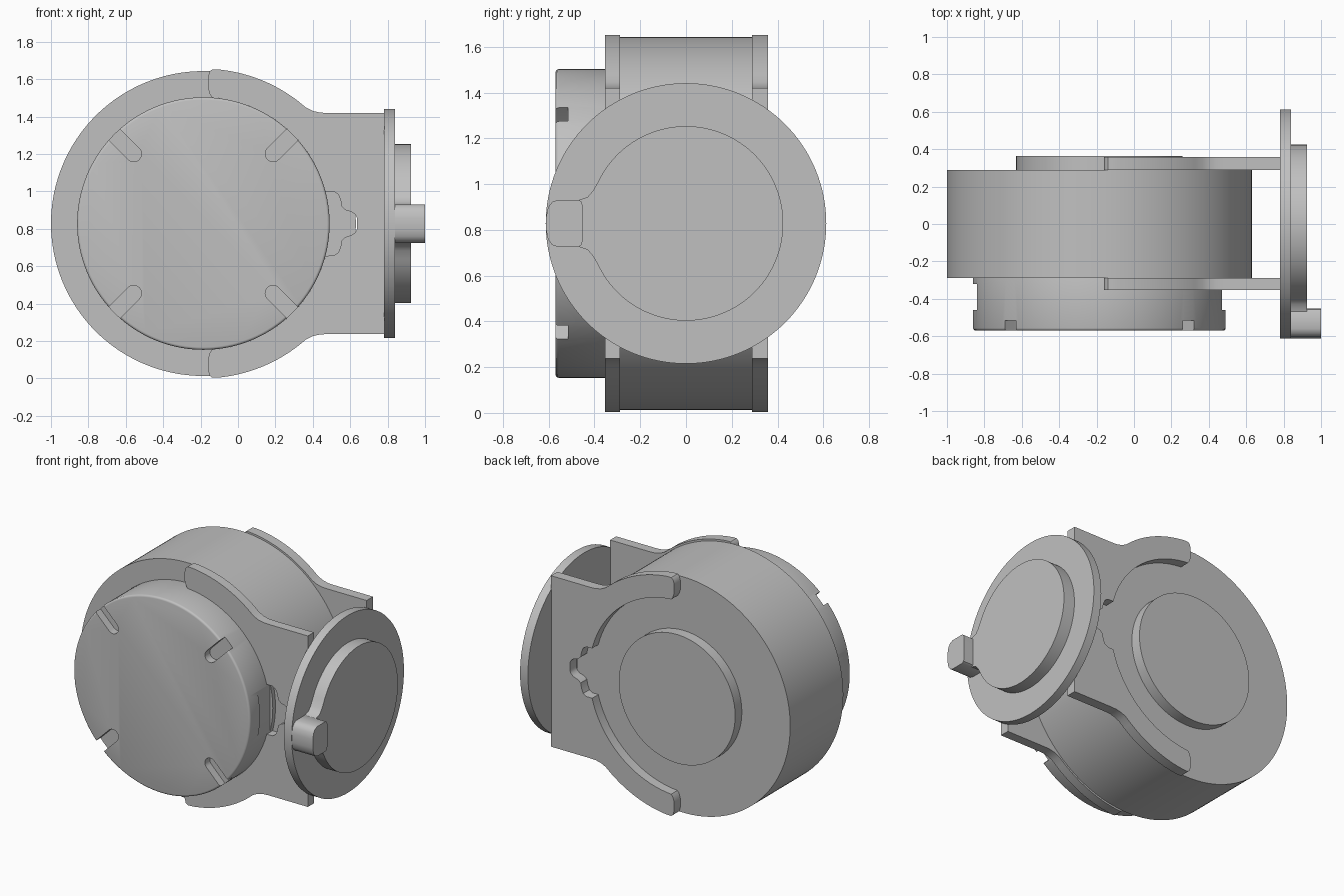
import bpy, bmesh
from math import sin, cos, radians, pi

if "Cube" in bpy.data.objects:
    bpy.data.objects.remove(bpy.data.objects["Cube"])

grey = bpy.data.materials.new("light grey")
grey.use_nodes = True
colour = (0.53, 0.53, 0.53, 1)
grey.diffuse_color = colour
grey.node_tree.nodes["Principled BSDF"].inputs["Base Color"].default_value = colour

CX, CZ = -0.185, 0.828      # drum axis


def arc(cx, cy, r, start, end, n):
    """Points along an arc, angles in degrees."""
    angles = [radians(start + (end - start) * i / n) for i in range(n + 1)]
    return [(cx + r * cos(a), cy + r * sin(a)) for a in angles]


def circle(cx, cy, r, n=128):
    return arc(cx, cy, r, 0, 360, n)[:-1]


def mirror(half, mid=CZ):
    """Close an outline by mirroring its upper half about a level."""
    return half + [(a, 2 * mid - b) for a, b in reversed(half)]


def prism(name, outline, axis, lo, hi):
    """Extrude an outline along x (drawn in y, z) or y (drawn in x, z)."""
    bm = bmesh.new()
    place = (lambda a, b: (lo, a, b)) if axis == "X" else (lambda a, b: (a, lo, b))
    face = bm.faces.new([bm.verts.new(place(a, b)) for a, b in outline])
    out = bmesh.ops.extrude_face_region(bm, geom=[face])
    shift = (hi - lo, 0, 0) if axis == "X" else (0, hi - lo, 0)
    bmesh.ops.translate(bm, vec=shift, verts=[v for v in out["geom"] if isinstance(v, bmesh.types.BMVert)])
    bmesh.ops.recalc_face_normals(bm, faces=bm.faces)
    mesh = bpy.data.meshes.new(name)
    bm.to_mesh(mesh)
    bm.free()
    mesh.materials.append(grey)
    obj = bpy.data.objects.new(name, mesh)
    bpy.context.collection.objects.link(obj)
    return obj


def activate(obj):
    bpy.ops.object.select_all(action="DESELECT")
    obj.select_set(True)
    bpy.context.view_layer.objects.active = obj


def bevel(obj, width):
    mod = obj.modifiers.new("soft_edge", "BEVEL")
    mod.width = width
    mod.segments = 3
    mod.limit_method = "ANGLE"
    mod.angle_limit = radians(60)
    activate(obj)
    bpy.ops.object.modifier_apply(modifier=mod.name)


def cut(obj, cutter):
    cutter.hide_render = True
    mod = obj.modifiers.new("cut", "BOOLEAN")
    mod.operation = "DIFFERENCE"
    mod.solver = "EXACT"
    mod.object = cutter
    activate(obj)
    bpy.ops.object.modifier_apply(modifier=mod.name)
    bpy.data.objects.remove(cutter)


# Drum body and the raised disc on its back
drum = prism("drum", circle(CX, CZ, 0.815, 160), "Y", -0.29, 0.29)
back_boss = prism("back_boss", circle(CX, CZ, 0.445), "Y", 0.28, 0.363)

# Front cap with four rim slots and a flat pocket on each side
cap = prism("front_cap", circle(CX, CZ, 0.675), "Y", -0.57, -0.27)
bevel(cap, 0.014)
for k in range(4):
    t = pi / 4 + k * pi / 2
    slot = arc(0.527, 0, 0.042, 90, 270, 12) + [(0.75, -0.042), (0.75, 0.042)]
    slot = [(CX + a * cos(t) - b * sin(t), CZ + a * sin(t) + b * cos(t)) for a, b in slot]
    cut(cap, prism("slot_cutter", slot, "Y", -0.65, -0.515))
for s in (-1, 1):
    pocket = mirror([(CX + s * 0.655, CZ + 0.25), (CX + s * 0.8, CZ + 0.25)])
    pocket = [pocket[i] for i in (0, 1, 2, 3)]
    cut(cap, prism("pocket_cutter", pocket, "Y", -0.46, -0.32))

# Forked bracket plates, front and back
half = [(0.636, CZ + 0.03), (0.628, 0.875), (0.608, 0.89), (0.575, 0.9), (0.555, 0.918),
        (0.548, 0.955), (0.535, 0.985), (0.51, 1.0)]
half += arc(CX, CZ, 0.675, 14.8, 86, 36)
half += [(-0.15, 1.518), (-0.16, 1.55), (-0.16, 1.61), (-0.152, 1.64), (-0.138, 1.652)]
half += arc(CX, CZ, 0.8275, 85, 52, 20)
half += [(0.365, 1.447), (0.4, 1.43), (0.44, 1.421), (0.48, 1.419), (0.782, 1.419)]
outline = mirror(half)
for name, lo, hi in (("front_bracket", -0.354, -0.288), ("back_bracket", 0.288, 0.358)):
    prism(name, outline, "Y", lo, hi)

# Side disc, its raised plate with a neck, and the lug
side_disc = prism("side_disc", circle(0, CZ, 0.613), "X", 0.78, 0.84)
neck = arc(0, CZ, 0.425, 0, 154, 60)
neck += [(-0.405, CZ + 0.145), (-0.43, CZ + 0.115), (-0.47, CZ + 0.102)]
side_plate = prism("side_plate", mirror(neck), "X", 0.83, 0.925)
lug = [(-0.452, CZ + 0.075), (-0.456, CZ + 0.094), (-0.47, CZ + 0.103), (-0.56, CZ + 0.103),
       (-0.585, CZ + 0.094), (-0.603, CZ + 0.07), (-0.611, CZ + 0.03)]
side_lug = prism("side_lug", mirror(lug), "X", 0.83, 1.0)

# Smooth round walls, keep sharp edges
for obj in [o for o in bpy.context.collection.objects if o.type == "MESH"]:
    activate(obj)
    bpy.ops.object.shade_smooth_by_angle(angle=radians(35))
